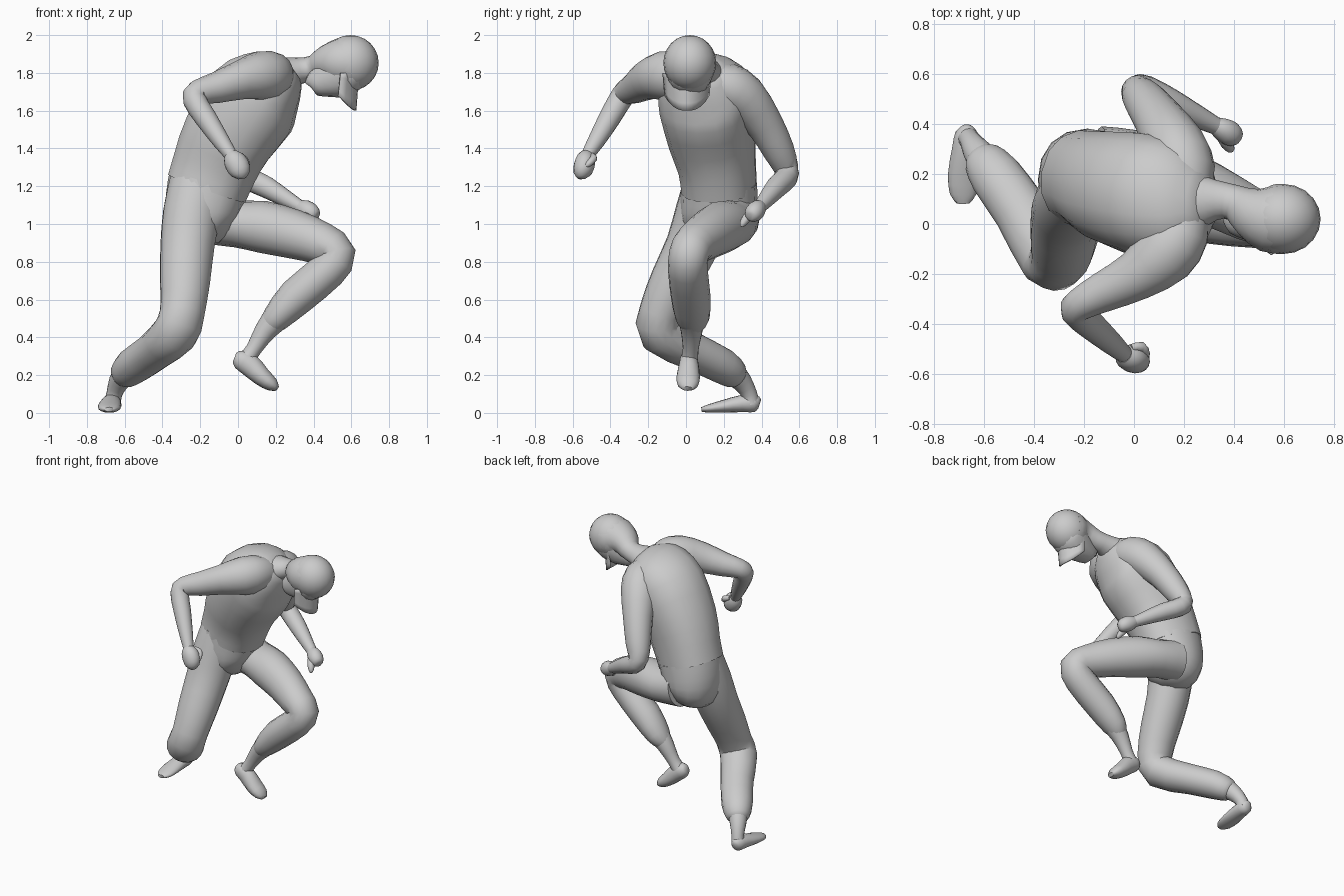
import bpy, bmesh, math
from mathutils import Vector

SEG = 16


def finish(name, bm, angle=50):
    bmesh.ops.recalc_face_normals(bm, faces=bm.faces)
    me = bpy.data.meshes.new(name)
    bm.to_mesh(me)
    bm.free()
    ob = bpy.data.objects.new(name, me)
    bpy.context.collection.objects.link(ob)
    bpy.ops.object.select_all(action='DESELECT')
    ob.select_set(True)
    bpy.context.view_layer.objects.active = ob
    bpy.ops.object.shade_smooth_by_angle(angle=math.radians(angle))
    return ob


def spline(a, b, c, d, t):
    return [0.5 * (2 * q + (r - p) * t + (2 * p - 5 * q + 4 * r - s) * t * t
                   + (3 * q - p - 3 * r + s) * t ** 3) for p, q, r, s in zip(a, b, c, d)]


def limb(name, rings, ref=(0, 1, 0), steps=2, power=1.0):
    """Loft ellipses along a path; ring = x, y, z, half width along ref, half depth.
    A power below 1 makes the section boxier."""
    rings = [r if len(r) == 5 else (*r, r[3]) for r in rings]
    last = len(rings) - 1
    path = []
    for i in range(last):
        quad = [rings[min(max(i + k, 0), last)] for k in (-1, 0, 1, 2)]
        path += [spline(*quad, s / steps) for s in range(steps)]
    path.append(rings[-1])
    bm, loops = bmesh.new(), []
    for i, p in enumerate(path):
        t = (Vector(path[min(i + 1, len(path) - 1)][:3]) - Vector(path[max(i - 1, 0)][:3])).normalized()
        u = Vector(ref)
        u = (u - t * u.dot(t)).normalized()
        v = t.cross(u)
        loop = []
        for k in range(SEG):
            ca, sa = math.cos(math.tau * k / SEG), math.sin(math.tau * k / SEG)
            ca = math.copysign(abs(ca) ** power, ca)
            sa = math.copysign(abs(sa) ** power, sa)
            loop.append(bm.verts.new(Vector(p[:3]) + u * p[3] * ca + v * p[4] * sa))
        loops.append(loop)
    for lo, hi in zip(loops, loops[1:]):
        for k in range(SEG):
            n = (k + 1) % SEG
            bm.faces.new((lo[k], lo[n], hi[n], hi[k]))
    bm.faces.new(loops[0])
    bm.faces.new(loops[-1])
    return finish(name, bm)


def ball(name, centre, size):
    bm = bmesh.new()
    bmesh.ops.create_uvsphere(bm, u_segments=20, v_segments=12, radius=1)
    bmesh.ops.scale(bm, vec=size, verts=bm.verts)
    bmesh.ops.translate(bm, vec=centre, verts=bm.verts)
    return finish(name, bm)


# Sleeveless shirt over a hunched torso, leaning toward +x
limb("shirt", [
    (-.165, .175, 1.19, .20, .22), (-.12, .165, 1.31, .205, .23),
    (-.055, .14, 1.455, .23, .245), (.075, .11, 1.645, .25, .26),
    (.17, .09, 1.735, .235, .21), (.24, .085, 1.785, .185, .15),
    (.29, .085, 1.82, .10, .08)], ref=(.1, 1, -.2), power=.87)

# Trouser seat
limb("trouser_seat", [
    (-.155, .175, 1.22, .20, .215), (-.18, .175, 1.12, .205, .205),
    (-.19, .175, 1.02, .20, .185), (-.17, .18, .94, .15, .14),
    (-.16, .18, .89, .06, .06)], power=.92)

# Trailing right leg: trouser leg, ankle, foot
limb("rear_trouser_leg", [
    (-.205, .14, 1.20, .165, .155), (-.245, .09, 1.05, .155, .15),
    (-.268, .03, .88, .145, .14),
    (-.28, -.06, .70, .135, .13), (-.295, -.135, .53, .12, .115),
    (-.335, -.135, .42, .125, .115), (-.45, .05, .32, .11, .10),
    (-.55, .19, .25, .105, .095), (-.605, .26, .20, .08, .075),
    (-.62, .28, .185, .05)], ref=(1, .3, 0))
limb("rear_ankle", [
    (-.59, .24, .22, .07), (-.63, .295, .165, .055),
    (-.655, .335, .10, .042), (-.665, .345, .05, .045)], ref=(1, .3, 0))
limb("rear_foot", [
    (-.668, .39, .047, .02, .025), (-.668, .365, .052, .045, .048),
    (-.672, .30, .05, .054, .046), (-.68, .20, .035, .062, .034),
    (-.682, .12, .023, .053, .022), (-.682, .082, .018, .025, .012)], ref=(1, 0, 0))

# Raised left leg: trouser leg, ankle, foot
limb("front_trouser_leg", [
    (-.14, .25, 1.03, .14), (.00, .235, 1.0, .14, .125),
    (.13, .19, .985, .14, .138), (.30, .12, .945, .125, .13),
    (.45, .045, .893, .112, .112), (.525, .015, .84, .105, .10),
    (.475, .01, .755, .105, .10), (.31, .025, .615, .105, .10),
    (.20, .035, .50, .09, .075), (.155, .035, .45, .055)])
limb("front_ankle", [
    (.21, .03, .51, .075), (.145, .03, .435, .058), (.085, .025, .34, .042),
    (.05, .02, .29, .045)])
limb("front_foot", [
    (-.018, .015, .295, .025), (.005, .015, .285, .045, .05),
    (.06, .015, .255, .052, .06), (.125, .012, .192, .062, .05),
    (.18, .01, .15, .055, .037), (.208, .008, .128, .028, .014)])

# Right arm, swung back
limb("right_arm", [
    (.21, .08, 1.77, .09), (.18, -.03, 1.78, .13, .12), (.12, -.12, 1.785, .13),
    (.01, -.205, 1.76, .105, .10),
    (-.12, -.27, 1.72, .082), (-.215, -.32, 1.695, .066), (-.23, -.35, 1.655, .062),
    (-.17, -.405, 1.56, .058), (-.09, -.475, 1.44, .046), (-.045, -.515, 1.375, .036),
    (-.03, -.525, 1.35, .034)], ref=(.3, -.6, 1))
limb("right_fist", [
    (-.04, -.52, 1.37, .035), (-.025, -.53, 1.345, .056, .05),
    (.00, -.54, 1.305, .062, .055), (.015, -.55, 1.265, .05, .045),
    (.02, -.55, 1.24, .02)], ref=(1, 0, .5))
limb("right_thumb", [
    (-.01, -.495, 1.36, .016), (.03, -.49, 1.345, .02), (.048, -.52, 1.315, .016),
    (.045, -.54, 1.30, .008)], ref=(.2, .3, 1))

# Left arm, bent across the front
limb("left_arm", [
    (.21, .10, 1.76, .09), (.20, .21, 1.73, .125), (.165, .305, 1.67, .125),
    (.10, .415, 1.53, .10),
    (.045, .49, 1.39, .085), (.015, .53, 1.295, .066), (.05, .53, 1.245, .062),
    (.15, .48, 1.195, .058), (.27, .42, 1.125, .043), (.33, .39, 1.09, .035),
    (.35, .38, 1.08, .034)], ref=(.3, .6, .7))
limb("left_fist", [
    (.32, .395, 1.095, .033), (.35, .38, 1.08, .05, .045),
    (.385, .36, 1.06, .05, .05), (.41, .345, 1.04, .035), (.418, .34, 1.035, .015)],
    ref=(0, .3, 1))
limb("left_thumb", [
    (.35, .35, 1.06, .022), (.37, .32, 1.03, .024), (.385, .30, 1.0, .017),
    (.388, .295, .985, .007)], ref=(1, .2, 0))

# Neck, blending into the back of the head
limb("neck", [
    (.16, .09, 1.77, .13, .10), (.25, .09, 1.795, .115, .09), (.33, .095, 1.812, .08, .07),
    (.40, .085, 1.825, .072, .068), (.46, .05, 1.85, .10, .092),
    (.53, .025, 1.855, .135, .13), (.60, .02, 1.853, .14, .14)])

# Downturned face
limb("face", [
    (.383, .02, 1.725, .03, .035), (.393, .02, 1.732, .06, .058),
    (.45, .02, 1.758, .085, .092), (.53, .02, 1.79, .112, .125),
    (.60, .02, 1.83, .125, .12), (.66, .02, 1.86, .08, .08)], power=.9)
ball("cap", (.595, .02, 1.853), (.15, .14, .147))

# Curved cap brim pointing down
bm = bmesh.new()
N, M = 10, 5
grid = []
for j in range(M + 1):
    v = j / M
    row = []
    for i in range(N + 1):
        u = 2 * i / N - 1
        row.append(bm.verts.new((.635 - .09 * u * u - .014 * v, .005 + .125 * u * (1 - .08 * v),
                                 1.80 - .20 * v * (1 - .4 * abs(u) ** 2.5))))
    grid.append(row)
for r0, r1 in zip(grid, grid[1:]):
    for i in range(N):
        bm.faces.new((r0[i], r0[i + 1], r1[i + 1], r1[i]))
brim = finish("cap_brim", bm)
mod = brim.modifiers.new("thickness", 'SOLIDIFY')
mod.thickness = .012
mod.offset = 0
